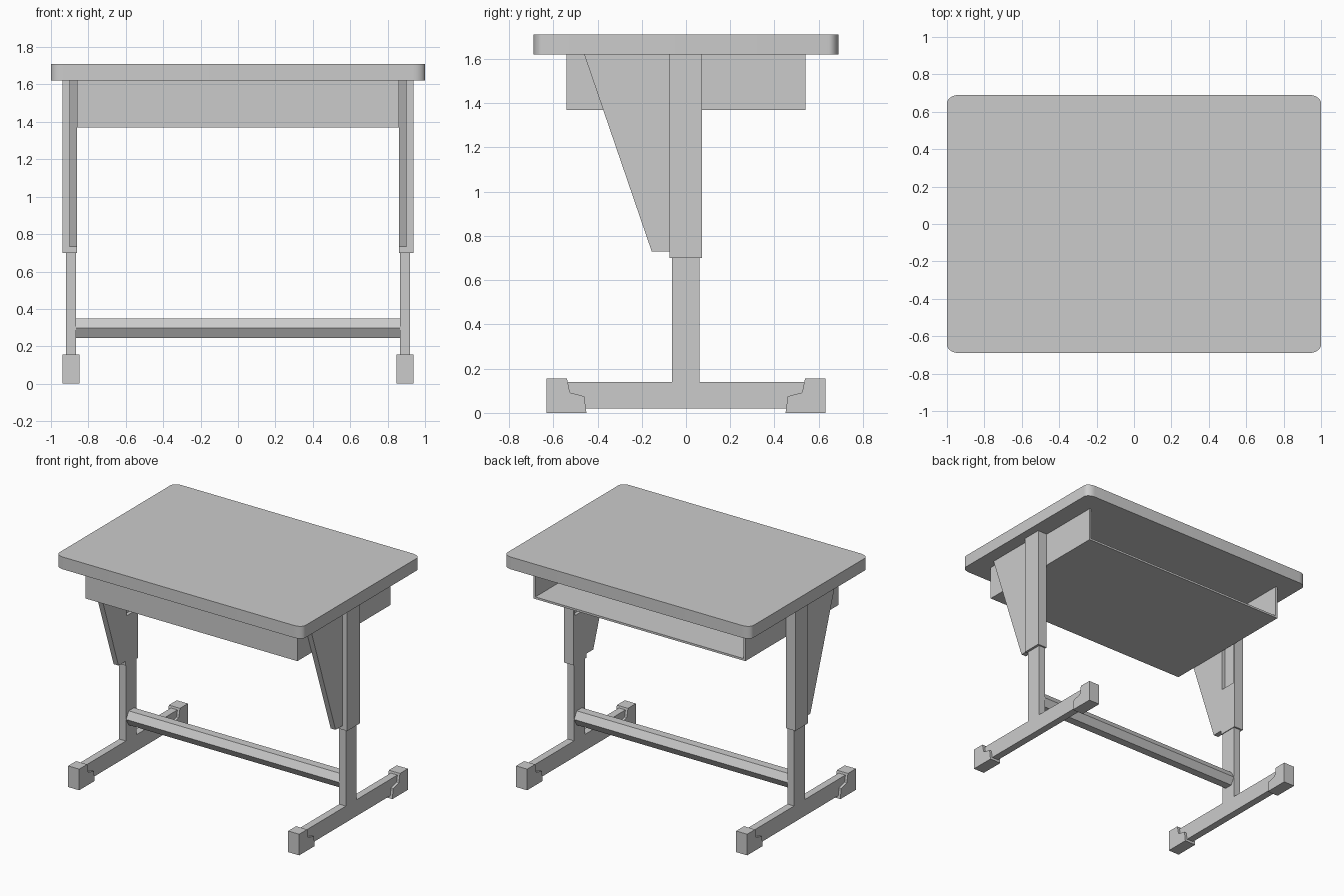
import bpy, bmesh, math
from mathutils import Vector

if "Cube" in bpy.data.objects:
    bpy.data.objects.remove(bpy.data.objects["Cube"])

grey = bpy.data.materials.new("light_grey")
grey.use_nodes = True
COLOR = (0.6, 0.6, 0.6, 1)
grey.diffuse_color = COLOR
grey.node_tree.nodes["Principled BSDF"].inputs["Base Color"].default_value = COLOR


def extrude(name, outline, axis, lo, hi):
    """Prism from a closed outline; axis X takes (y, z) points, axis Z takes (x, y)."""
    place = (lambda a, b, t: (t, a, b)) if axis == "X" else (lambda a, b, t: (a, b, t))
    bm = bmesh.new()
    base = bm.faces.new([bm.verts.new(place(a, b, lo)) for a, b in outline])
    out = bmesh.ops.extrude_face_region(bm, geom=[base])
    new = [v for v in out["geom"] if isinstance(v, bmesh.types.BMVert)]
    bmesh.ops.translate(bm, verts=new, vec=Vector(place(0, 0, hi - lo)))
    bmesh.ops.recalc_face_normals(bm, faces=bm.faces)
    mesh = bpy.data.meshes.new(name)
    bm.to_mesh(mesh)
    bm.free()
    mesh.materials.append(grey)
    obj = bpy.data.objects.new(name, mesh)
    bpy.context.collection.objects.link(obj)
    return obj


def box(name, x, y, z):
    return extrude(name, [(y[0], z[0]), (y[1], z[0]), (y[1], z[1]), (y[0], z[1])], "X", *x)


def mirrored(side, a, b):
    return tuple(sorted((side * a, side * b)))


# Table top with rounded corners
outline = []
rx, ry, steps = 0.065, 0.045, 8
for quarter, (sx, sy) in enumerate([(1, 1), (-1, 1), (-1, -1), (1, -1)]):
    for i in range(steps + 1):
        a = math.pi / 2 * (quarter + i / steps)
        outline.append((sx * (1 - rx) + rx * math.cos(a), sy * (0.69 - ry) + ry * math.sin(a)))
top = extrude("table_top", outline, "Z", 1.62, 1.71)
bpy.context.view_layer.objects.active = top
top.select_set(True)
bpy.ops.object.shade_smooth_by_angle(angle=math.radians(30))
top.select_set(False)

# Storage tray, open at the back
W, D, T = 0.86, 0.54, 0.015
box("tray_floor", (-W, W), (-D, D), (1.37, 1.37 + T))
box("tray_front", (-W, W), (-D, -D + T), (1.37 + T, 1.62))
for side, label in ((1, "left"), (-1, "right")):
    box(label + "_tray_wall", mirrored(side, W - T, W), (-D + T, D), (1.37 + T, 1.62))

# Leg frames
for side, label in ((1, "left"), (-1, "right")):
    sleeve = box(label + "_upper_leg", mirrored(side, 0.861, 0.938), (-0.075, 0.072), (0.7, 1.62))
    # Adjustment slot on the inner face
    cutter = box(label + "_slot_cutter", mirrored(side, 0.84, 0.885), (-0.063, 0.06), (1.06, 1.6))
    cutter.hide_render = True
    cutter.hide_set(True)
    cut = sleeve.modifiers.new("slot", "BOOLEAN")
    cut.object = cutter
    cut.solver = "EXACT"

    extrude(label + "_bracket", [(-0.46, 1.62), (-0.155, 0.73), (-0.075, 0.73), (-0.075, 1.62)],
            "X", *mirrored(side, 0.861, 0.901))
    box(label + "_lower_leg", mirrored(side, 0.866, 0.92), (-0.063, 0.06), (0.14, 0.7))
    box(label + "_foot_bar", mirrored(side, 0.866, 0.92), (-0.6, 0.6), (0.02, 0.14))
    # Stepped foot caps
    cap = [(0.63, 0), (0.45, 0), (0.46, 0.075), (0.525, 0.092), (0.538, 0.155), (0.63, 0.155)]
    for end, where in ((-1, "front"), (1, "back")):
        extrude(f"{label}_{where}_foot_cap", [(end * y, z) for y, z in cap],
                "X", *mirrored(side, 0.848, 0.938))

# Hexagonal crossbar
hexagon = [(0.06 * math.cos(i * math.pi / 3), 0.297 + 0.06 * math.sin(i * math.pi / 3)) for i in range(6)]
extrude("crossbar", hexagon, "X", -0.866, 0.866)
